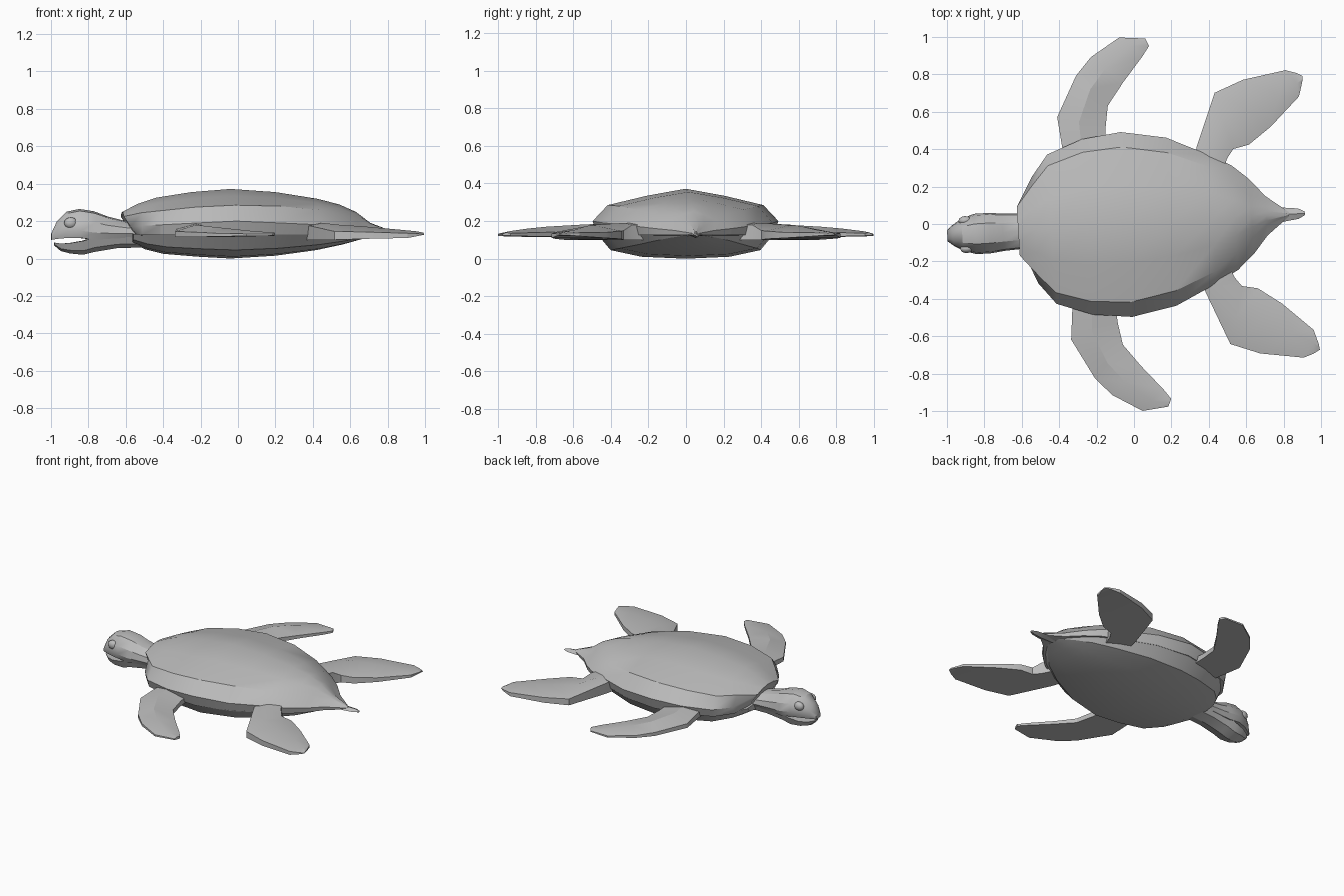
import bpy, bmesh, math
from mathutils import Matrix, Vector

if "Cube" in bpy.data.objects:
    bpy.data.objects.remove(bpy.data.objects["Cube"], do_unlink=True)

grey = bpy.data.materials.new("plain_grey")
grey.use_nodes = True
colour = (0.5, 0.5, 0.5, 1)
grey.diffuse_color = colour
grey.node_tree.nodes["Principled BSDF"].inputs["Base Color"].default_value = colour

TURN = Matrix.Rotation(math.radians(3.6), 4, "Z")   # the body is turned slightly


def finish(name, bm, angle=30):
    bmesh.ops.remove_doubles(bm, verts=bm.verts, dist=0.0005)
    bmesh.ops.recalc_face_normals(bm, faces=bm.faces)
    bm.transform(TURN)
    mesh = bpy.data.meshes.new(name)
    bm.to_mesh(mesh)
    bm.free()
    mesh.materials.append(grey)
    ob = bpy.data.objects.new(name, mesh)
    bpy.context.collection.objects.link(ob)
    bpy.ops.object.select_all(action="DESELECT")
    ob.select_set(True)
    bpy.context.view_layer.objects.active = ob
    bpy.ops.object.shade_smooth_by_angle(angle=math.radians(angle))
    return ob


def loft(name, rings, angle=30):
    """Skin a row of closed rings and cap both ends."""
    bm = bmesh.new()
    rows = [[bm.verts.new(p) for p in ring] for ring in rings]
    for a, b in zip(rows, rows[1:]):
        for i in range(len(a)):
            j = (i + 1) % len(a)
            bm.faces.new((a[i], a[j], b[j], b[i]))
    bm.faces.new(rows[0])
    bm.faces.new(rows[-1])
    return finish(name, bm, angle)


def mirrored(half):
    """Close a half section that runs from the top middle to the bottom middle."""
    return half + [(x, -y, z) for x, y, z in half[-2:0:-1]]


# Upper shell: x, ridge z, crease half width, crease z, rim half width, rim z
shell = [
    (-.62, .25, .13, .225, .15, .17), (-.53, .295, .24, .245, .285, .175),
    (-.44, .325, .34, .255, .40, .18), (-.25, .355, .40, .275, .47, .19),
    (-.04, .372, .415, .285, .495, .20), (.20, .355, .37, .28, .45, .19),
    (.42, .32, .28, .26, .345, .18), (.54, .29, .19, .235, .28, .17),
    (.63, .25, .11, .21, .20, .16), (.71, .19, .05, .17, .105, .15),
    (.83, .14, .008, .137, .012, .134)]
rings = []
for x, zr, cw, cz, rw, rz in shell:
    back = .07 if x < -.6 else 0        # the collar leans back toward the belly
    rings.append(mirrored([
        (x, 0, zr), (x, cw * .5, (zr + cz) / 2 + .006), (x, cw, cz),
        (x + back * .5, rw, rz), (x + back, rw * .95, .125), (x + back, 0, .12)]))
loft("upper_shell", rings)

# Belly plate: x, half width, bottom z
belly = [(-.57, .17, .085), (-.50, .29, .05), (-.40, .39, .025), (-.22, .445, .01),
         (-.04, .47, 0), (.20, .43, .015), (.42, .33, .045), (.56, .24, .075),
         (.65, .15, .10), (.72, .06, .12)]
rings = []
for x, w, z in belly:
    drop = .13 - z
    rings.append(mirrored([(x, 0, .14), (x, w, .13), (x, w * .85, z + drop * .35),
                           (x, w * .5, z + drop * .08), (x, 0, z)]))
loft("belly_plate", rings)

# Head and neck: x, top z, half width, bottom z
head = [(-1.0, .135, .03, .10), (-.97, .20, .055, .105), (-.92, .25, .085, .11),
        (-.85, .265, .108, .11), (-.77, .252, .108, .10), (-.70, .225, .10, .105),
        (-.60, .20, .095, .11), (-.48, .20, .10, .11)]
rings = []
for x, top, w, low in head:
    h = top - low
    rings.append(mirrored([(x, 0, top), (x, w * .5, top - h * .07),
                           (x, w * .92, low + h * .6), (x, w, low + h * .25),
                           (x, w * .85, low), (x, 0, low)]))
loft("head_and_neck", rings)

# Lower jaw and throat: x, top z, half width, bottom z
jaw = [(-.985, .085, .025, .07), (-.95, .08, .055, .04), (-.90, .083, .08, .027),
       (-.83, .095, .09, .02), (-.77, .115, .09, .035), (-.65, .125, .088, .055),
       (-.50, .125, .09, .06)]
rings = [mirrored([(x, 0, t), (x, w, t), (x, w * .75, b + (t - b) * .3), (x, 0, b)])
         for x, t, w, b in jaw]
loft("lower_jaw", rings)

# Tail blade
tail = [(.72, .05, .15, .115), (.82, .035, .14, .11), (.88, .028, .138, .112),
        (.915, .01, .13, .12)]
loft("tail", [mirrored([(x, 0, t), (x, w, (t + b) / 2), (x, 0, b)]) for x, w, t, b in tail])

# Flippers: leading x, y, trailing x, y, ridge z, edge z, bottom z
front = [(-.35, .36, -.13, .36, .19, .165, .115), (-.374, .596, -.12, .52, .18, .15, .115),
         (-.26, .81, -.10, .64, .17, .145, .115), (-.174, .905, -.01, .76, .16, .14, .118),
         (-.017, 1.0, .10, .89, .145, .137, .12), (.122, .986, .14, .945, .14, .135, .122)]
rear = [(.33, .28, .49, .25, .19, .18, .10), (.36, .39, .52, .32, .19, .18, .10),
        (.474, .673, .555, .367, .18, .15, .10), (.63, .733, .64, .385, .172, .147, .105),
        (.86, .77, .763, .474, .155, .14, .11), (.915, .752, .923, .625, .145, .138, .12),
        (.95, .733, .945, .70, .138, .135, .127)]


def flipper(name, stations, side):
    rings = []
    for lx, ly, tx, ty, ridge, edge, low in stations:
        lead, trail = Vector((lx, ly * side, 0)), Vector((tx, ty * side, 0))
        crest = lead.lerp(trail, .45)
        rings.append([(p.x, p.y, z) for p, z in (
            (lead, edge - .005), (crest, ridge), (trail, edge), (trail, low), (lead, low))])
    loft(name, rings, 25)


for side, word in ((1, "back_side"), (-1, "front_side")):
    flipper("front_flipper_" + word, front, side)
    flipper("rear_flipper_" + word, rear, side)
    # Eye: a shallow bulge on the cheek
    bm = bmesh.new()
    bmesh.ops.create_uvsphere(bm, u_segments=12, v_segments=8, radius=1)
    bm.transform(Matrix.Translation((-.90, side * .075, .19))
                 @ Matrix.Diagonal((.036, .024, .03, 1)))
    finish("eye_" + word, bm, 60)
